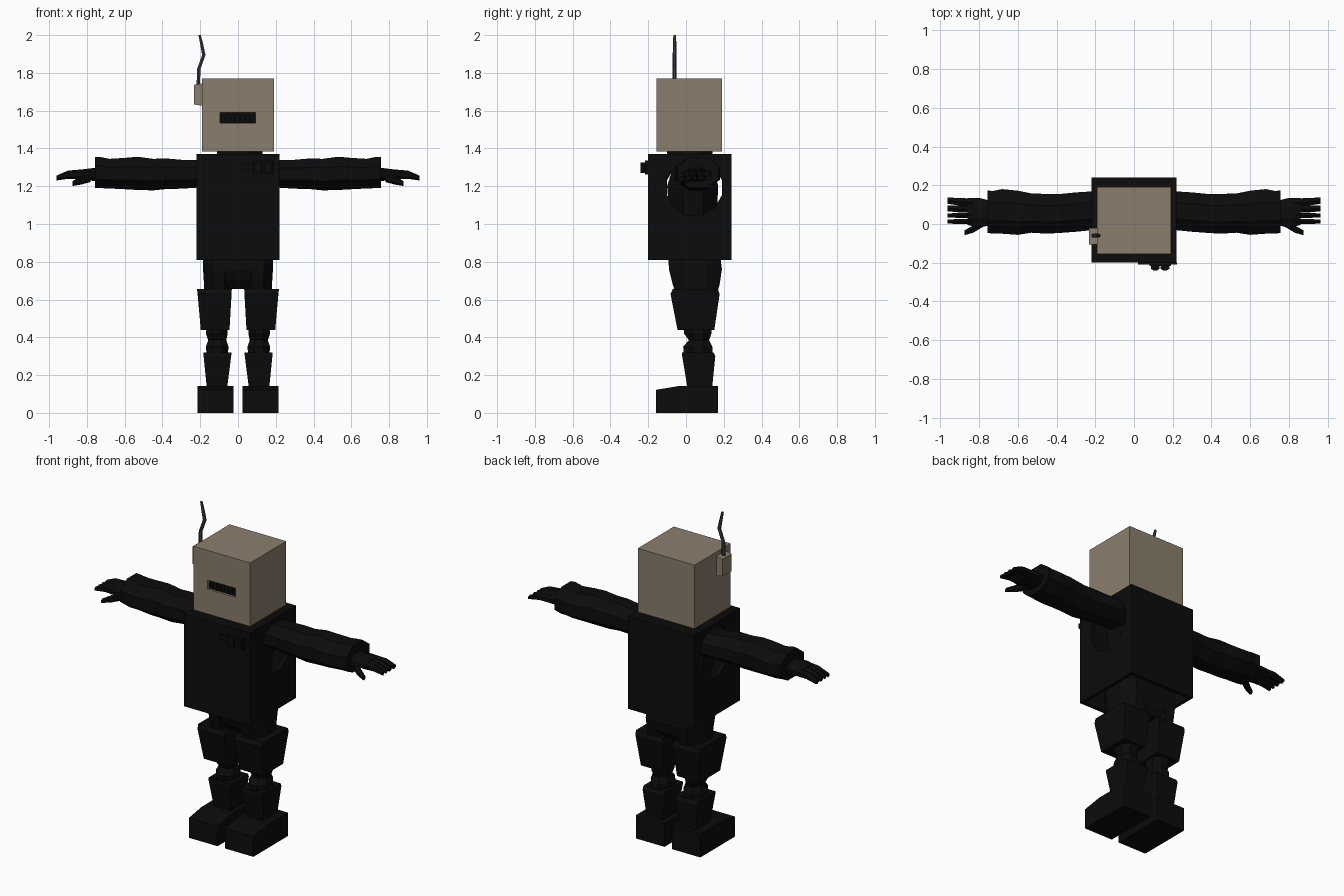
import bpy, bmesh, math
from mathutils import Vector

if "Cube" in bpy.data.objects:
    bpy.data.objects.remove(bpy.data.objects["Cube"])


def material(name, rgb):
    m = bpy.data.materials.new(name)
    m.diffuse_color = (*rgb, 1)
    m.use_nodes = True
    m.node_tree.nodes["Principled BSDF"].inputs["Base Color"].default_value = m.diffuse_color
    return m


CARD = material("cardboard", (0.26, 0.21, 0.152))
BLACK = material("black", (0.0035, 0.0035, 0.0037))
METAL = material("dark_metal", (0.045, 0.05, 0.06))


def finish(name, bm, mat):
    bmesh.ops.recalc_face_normals(bm, faces=bm.faces)
    me = bpy.data.meshes.new(name)
    bm.to_mesh(me)
    bm.free()
    me.materials.append(mat)
    ob = bpy.data.objects.new(name, me)
    bpy.context.collection.objects.link(ob)
    return ob


def box(name, x, y, z, mat):
    bm = bmesh.new()
    bmesh.ops.create_cube(bm, size=1)
    for v in bm.verts:
        v.co = Vector([(r[0] + r[1]) / 2 + c * (r[1] - r[0]) for r, c in zip((x, y, z), v.co)])
    return finish(name, bm, mat)


def loft(name, sections, axis, mat, sides=8, flip=1):
    """Sections: (position, a_min, a_max, b_min, b_max); a, b are y, z along X or x, y along Z."""
    bm = bmesh.new()
    k = 1 / math.cos(math.pi / sides)
    rings = []
    for p, a0, a1, b0, b1 in sections:
        ring = []
        for i in range(sides):
            t = 2 * math.pi * (i + 0.5) / sides
            a = (a0 + a1) / 2 + (a1 - a0) / 2 * k * math.cos(t)
            b = (b0 + b1) / 2 + (b1 - b0) / 2 * k * math.sin(t)
            co = (p * flip, a, b) if axis == 'X' else (a * flip, b, p)
            ring.append(bm.verts.new(co))
        rings.append(ring)
    for r, s in zip(rings, rings[1:]):
        for i in range(sides):
            j = (i + 1) % sides
            bm.faces.new((r[i], r[j], s[j], s[i]))
    bm.faces.new(rings[0])
    bm.faces.new(rings[-1])
    return finish(name, bm, mat)


def cut(ob, cutter):
    m = ob.modifiers.new("cut", 'BOOLEAN')
    m.object, m.operation, m.solver = cutter, 'DIFFERENCE', 'EXACT'
    bpy.context.view_layer.objects.active = ob
    bpy.ops.object.modifier_apply(modifier=m.name)
    bpy.data.objects.remove(cutter)


# box head with a mouth slot
head = box("head", (-.19, .19), (-.155, .19), (1.385, 1.77), CARD)
cut(head, box("slot_cutter", (-.095, .092), (-.2, -.12), (1.535, 1.59), CARD))
box("mouth_back", (-.095, .092), (-.127, -.119), (1.535, 1.59), BLACK)
for i in range(7):
    x = -.09 + i * .026
    box("mouth_tooth", (x, x + .022), (-.147, -.125), (1.538, 1.575 + .01 * (i % 2)), BLACK)
loft("neck", [(1.32, -.11, .13, -.1, .14), (1.39, -.11, .13, -.1, .14)], 'Z', BLACK)

# antenna and its mount
mount = box("antenna_mount", (-.232, -.185), (-.105, -.02), (1.625, 1.745), CARD)
for v in mount.data.vertices:
    if v.co.x < -.2:
        v.co.z += .008 if v.co.z < 1.7 else -.008
loft("antenna", [(z, x - r, x + r, -.06 - r, -.06 + r) for z, x, r in
                 ((1.735, -.21, .009), (1.82, -.208, .009), (1.895, -.181, .009),
                  (1.95, -.192, .008), (2.0, -.203, .006))], 'Z', METAL, 6)

# hollow box body with round arm holes and an open underside
body = box("body_box", (-.22, .22), (-.2, .24), (.81, 1.37), BLACK)
cut(body, box("inside_cutter", (-.2, .2), (-.18, .22), (.7, 1.35), BLACK))
cut(body, loft("arm_hole_cutter", [(-.4, -.1, .19, 1.045, 1.34), (.4, -.1, .19, 1.045, 1.34)],
               'X', BLACK, 12))
loft("inner_torso", [(.76, -.17, .17, -.08, .17), (.95, -.15, .15, -.08, .16),
                     (1.2, -.18, .18, -.1, .17), (1.33, -.16, .16, -.06, .14)], 'Z', BLACK)

# chest gadget
box("gadget_strap", (.02, .222), (-.209, -.2), (1.285, 1.315), BLACK)
box("gadget_plate", (.08, .19), (-.218, -.199), (1.262, 1.335), BLACK)
for x in (.11, .16):
    loft("gadget_knob", [(1.27, x - .022, x + .022, -.24, -.21),
                         (1.325, x - .022, x + .022, -.24, -.21)], 'Z', BLACK)

# pelvis
loft("pelvis", [(.655, -.09, .09, -.03, .15), (.7, -.165, .165, -.065, .18),
                (.76, -.185, .185, -.09, .19), (.84, -.185, .185, -.095, .18)], 'Z', BLACK)

for s, side in ((1, "left"), (-1, "right")):
    # sleeve with soft folds
    loft(side + "_sleeve", [(.15, -.03, .15, 1.185, 1.335), (.22, -.032, .168, 1.192, 1.338),
                            (.3, -.04, .163, 1.187, 1.34), (.38, -.046, .155, 1.185, 1.347),
                            (.45, -.05, .155, 1.178, 1.345), (.53, -.045, .158, 1.18, 1.356),
                            (.6, -.056, .172, 1.184, 1.35), (.68, -.05, .18, 1.188, 1.345),
                            (.73, -.05, .17, 1.19, 1.355), (.757, -.045, .174, 1.192, 1.355)],
         'X', BLACK, 8, s)
    # hand, fingers and thumb
    loft(side + "_palm", [(.74, -.005, .12, 1.225, 1.3), (.8, -.02, .135, 1.232, 1.292),
                          (.86, -.005, .135, 1.238, 1.285)], 'X', BLACK, 8, s)
    for y0, y1, w in ((.012, .013, .013), (.045, .044, .013), (.075, .08, .018), (.11, .12, .02)):
        loft(side + "_finger", [(.83, y0 - w, y0 + w, 1.24, 1.285),
                                (.9, (y0 + y1) / 2 - w, (y0 + y1) / 2 + w, 1.242, 1.28),
                                (.962, y1 - w * .8, y1 + w * .8, 1.232, 1.254)], 'X', BLACK, 6, s)
    loft(side + "_thumb", [(.78, -.015, .03, 1.225, 1.268), (.83, -.045, -.008, 1.212, 1.25),
                           (.876, -.058, -.033, 1.203, 1.226)], 'X', BLACK, 6, s)
    # hip, squared thigh guard, knee, squared shin guard
    loft(side + "_hip", [(.84, .02, .185, -.095, .18), (.76, .02, .185, -.09, .19),
                         (.68, .028, .18, -.07, .178), (.58, .045, .18, -.04, .15)],
         'Z', BLACK, 8, s)
    loft(side + "_thigh_guard", [(.44, .045, .197, -.045, .15), (.63, .034, .214, -.082, .178),
                                 (.655, .034, .217, -.07, .168)], 'Z', BLACK, 4, s)
    loft(side + "_knee", [(.46, .055, .165, -.015, .135), (.42, .055, .17, -.01, .135),
                          (.385, .062, .158, .015, .122), (.35, .05, .17, -.015, .14),
                          (.3, .055, .165, -.01, .14)], 'Z', BLACK, 8, s)
    loft(side + "_shin_guard", [(.13, .058, .165, .008, .138), (.3, .036, .182, -.02, .155),
                                (.32, .034, .183, -.02, .145)], 'Z', BLACK, 4, s)
    # boxy shoe with a lower toe
    shoe = box(side + "_shoe", sorted((.025 * s, .215 * s)), (-.16, .17), (0, .142), BLACK)
    bm = bmesh.new()
    bm.from_mesh(shoe.data)
    bmesh.ops.bisect_plane(bm, geom=bm.verts[:] + bm.edges[:] + bm.faces[:],
                           plane_co=(0, -.04, 0), plane_no=(0, 1, 0))
    for v in bm.verts:
        if v.co.y < -.1 and v.co.z > .1:
            v.co.z = .122
    bm.to_mesh(shoe.data)
    bm.free()
